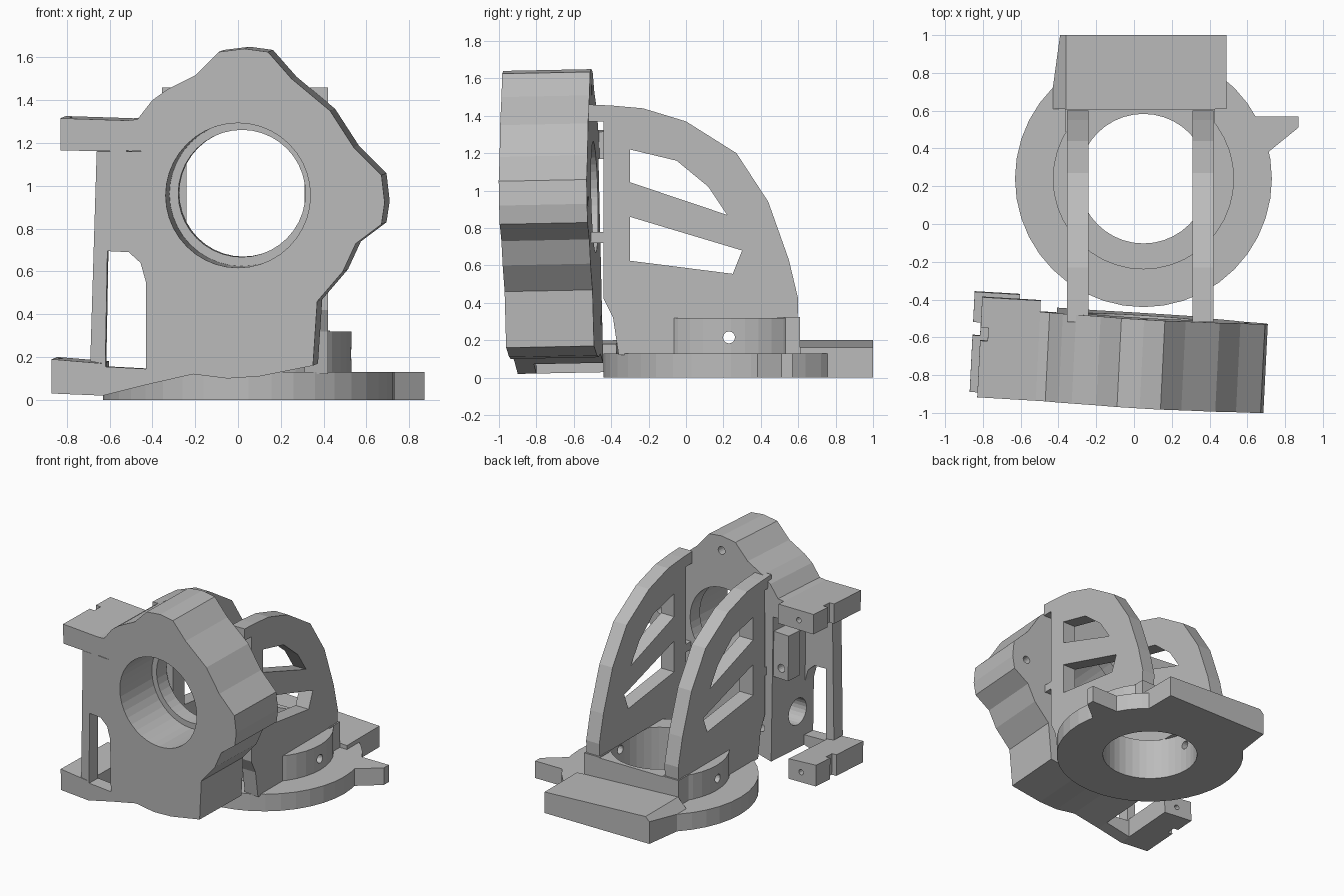
import bpy, bmesh, math
from mathutils import Matrix, Vector

if "Cube" in bpy.data.objects:
    bpy.data.objects.remove(bpy.data.objects["Cube"])

grey = bpy.data.materials.new("plain grey")
grey.diffuse_color = (0.5, 0.5, 0.5, 1)
grey.use_nodes = True
grey.node_tree.nodes["Principled BSDF"].inputs["Base Color"].default_value = grey.diffuse_color


def prism(name, pts, place, d0, d1):
    """Extrude a 2D outline between depths d0 and d1; place maps (u, v, d) to a point."""
    bm = bmesh.new()
    lo = [bm.verts.new(place(u, v, d0)) for u, v in pts]
    hi = [bm.verts.new(place(u, v, d1)) for u, v in pts]
    bm.faces.new(lo)
    bm.faces.new(hi)
    for i in range(len(pts)):
        j = (i + 1) % len(pts)
        bm.faces.new((lo[i], lo[j], hi[j], hi[i]))
    bmesh.ops.recalc_face_normals(bm, faces=bm.faces)
    me = bpy.data.meshes.new(name)
    bm.to_mesh(me)
    bm.free()
    me.materials.append(grey)
    ob = bpy.data.objects.new(name, me)
    bpy.context.collection.objects.link(ob)
    return ob


def cut(ob, cutter, op='DIFFERENCE'):
    """Apply a boolean and remove the helper."""
    cutter.hide_render = True
    m = ob.modifiers.new("cut", 'BOOLEAN')
    m.operation, m.solver, m.object = op, 'EXACT', cutter
    bpy.context.view_layer.objects.active = ob
    bpy.ops.object.modifier_apply(modifier=m.name)
    bpy.data.objects.remove(cutter)


def circle(cx, cy, r, n=40):
    return [(cx + r * math.cos(2 * math.pi * i / n), cy + r * math.sin(2 * math.pi * i / n))
            for i in range(n)]


def rect(a, b, c, d):
    return [(a, b), (c, b), (c, d), (a, d)]


def flat(u, v, d):      # outline seen from above
    return (u, v, d)


def side(u, v, d):      # outline seen from the right
    return (d, u, v)


def along_y(u, v, d):   # outline seen from the front
    return (u, d, v)


def tilted(u, v, d):    # slightly turned and leaning front housing
    return (u + 0.05 * d, -0.937 - 0.06 * u - 0.023 * v + d, v + 0.02 * d)


# Base plate: disc with a pointed side lug
CX, CY = 0.05, 0.24
base = prism("base_plate", circle(CX, CY, 0.68), flat, 0, 0.13)
cut(base, prism("lug", [(0.2, 0.57), (0.87, 0.57), (0.87, 0.51), (0.71, 0.38), (0.2, 0.2)],
                flat, 0, 0.13), 'UNION')
cut(base, prism("bore", circle(CX, CY, 0.343), flat, -0.1, 0.5))

# Rear tongue with a gently sloping top
tongue = prism("rear_tongue", [(-0.43, 0), (0.49, 0), (0.49, 0.16), (-0.36, 0.2), (-0.43, 0.13)],
               along_y, 0.61, 1.0)
cut(tongue, prism("corner", [(-0.43, 0.72), (-0.39, 1.01), (-0.6, 1.01), (-0.6, 0.72)],
                  flat, -0.1, 0.5))

# Collar ring, trimmed flat at the back, with side screw holes
collar = prism("collar", circle(CX, CY, 0.48), flat, 0.12, 0.32)
cut(collar, prism("bore", circle(CX, CY, 0.343), flat, -0.1, 0.5))
cut(collar, prism("trim", rect(-1, 0.61, 1, 1), flat, 0, 0.5))
cut(collar, prism("screw", circle(0.23, 0.215, 0.032, 16), side, -1, 1))

# Fins with their rear sockets
fin_outline = [(-0.52, 1.46), (-0.40, 1.455), (-0.23, 1.44), (0, 1.37), (0.27, 1.2),
               (0.44, 0.94), (0.55, 0.63), (0.6, 0.42), (0.59, 0.12), (-0.36, 0.12),
               (-0.39, 0.32), (-0.44, 0.42), (-0.44, 0.72), (-0.52, 0.72), (-0.52, 0.78),
               (-0.44, 0.78), (-0.44, 1.37), (-0.52, 1.37)]
windows = [[(-0.3, 1.22), (-0.05, 1.16), (0.12, 1.02), (0.22, 0.87), (-0.3, 1.045)],
           [(-0.3, 0.86), (0.3, 0.68), (0.25, 0.555), (-0.3, 0.625)]]
for label, x0, x1 in (("left", -0.355, -0.24), ("right", 0.31, 0.42)):
    fin = prism(label + "_fin", fin_outline, side, x0, x1)
    for w in windows:
        cut(fin, prism("window", w, side, x0 - 0.1, x1 + 0.1))
    cut(fin, prism("bore", circle(CX, CY, 0.343), flat, 0, 0.32))
    cut(fin, prism("screw", circle(0.23, 0.215, 0.032, 16), side, -1, 1))
    prism(label + "_socket", rect(x0 - 0.01, 0.49, x1 + 0.01, 0.61), flat, 0.12, 0.325)

# Front housing core with a stepped bore
core = prism("housing", [
    (-0.43, 0.07), (-0.21, 0.12), (-0.05, 0.1), (0.1, 0.11), (0.35, 0.16), (0.37, 0.46),
    (0.49, 0.6), (0.55, 0.73), (0.67, 0.82), (0.685, 0.92), (0.67, 1.05), (0.54, 1.18),
    (0.43, 1.35), (0.25, 1.5), (0.14, 1.625), (0.03, 1.64), (-0.09, 1.625), (-0.2, 1.515),
    (-0.33, 1.45), (-0.4, 1.4), (-0.47, 1.31), (-0.52, 1.305), (-0.52, 1.165), (-0.43, 1.16)],
    tilted, 0, 0.47)
cut(core, prism("counterbore", circle(0, 0.955, 0.338), tilted, -0.1, 0.36))
cut(core, prism("through_bore", circle(0.0, 0.957, 0.297), tilted, 0.2, 0.8))
cut(core, prism("side_hole", circle(-0.74, 0.35, 0.1, 24), side, -0.8, -0.25))
for x, z in ((0.03, 1.53), (0.56, 0.93), (-0.34, 0.3)):
    cut(core, prism("screw", circle(x, z, 0.03, 16), tilted, 0.36, 0.8))

# Thin front plate on the left, wrapping around an opening
prism("side_plate", [(-0.69, 0.18), (-0.63, 0.17), (-0.63, 0.02), (-0.43, 0.07), (-0.43, 0.145),
                     (-0.62, 0.155), (-0.61, 0.695), (-0.51, 0.69), (-0.455, 0.64),
                     (-0.43, 0.55), (-0.43, 1.16), (-0.66, 1.16)], tilted, 0, 0.1)

# Upper and lower mounting arms, grooved on the outer end
arms = {"upper_arm": [(-0.83, 1.165), (-0.52, 1.16), (-0.52, 1.305), (-0.83, 1.315)],
        "lower_arm": [(-0.87, 0.03), (-0.63, 0.02), (-0.63, 0.17), (-0.87, 0.19)]}
for name, pts in arms.items():
    arm = prism(name, pts, tilted, 0, 0.53)
    x, z = pts[0]
    cut(arm, prism("groove", rect(x - 0.1, z - 0.1, x + 0.04, z + 0.3), tilted, 0.3, 0.37))
    cut(arm, prism("screw", circle(x + 0.13, z + 0.07, 0.02, 12), tilted, 0.45, 0.7))

# Screw boss on the left flank of the housing
boss = prism("flank_boss", rect(-0.56, 0.71, -0.43, 1.05), tilted, 0.33, 0.46)
cut(boss, prism("screw", circle(-0.5, 0.79, 0.03, 16), tilted, 0.4, 0.6))
